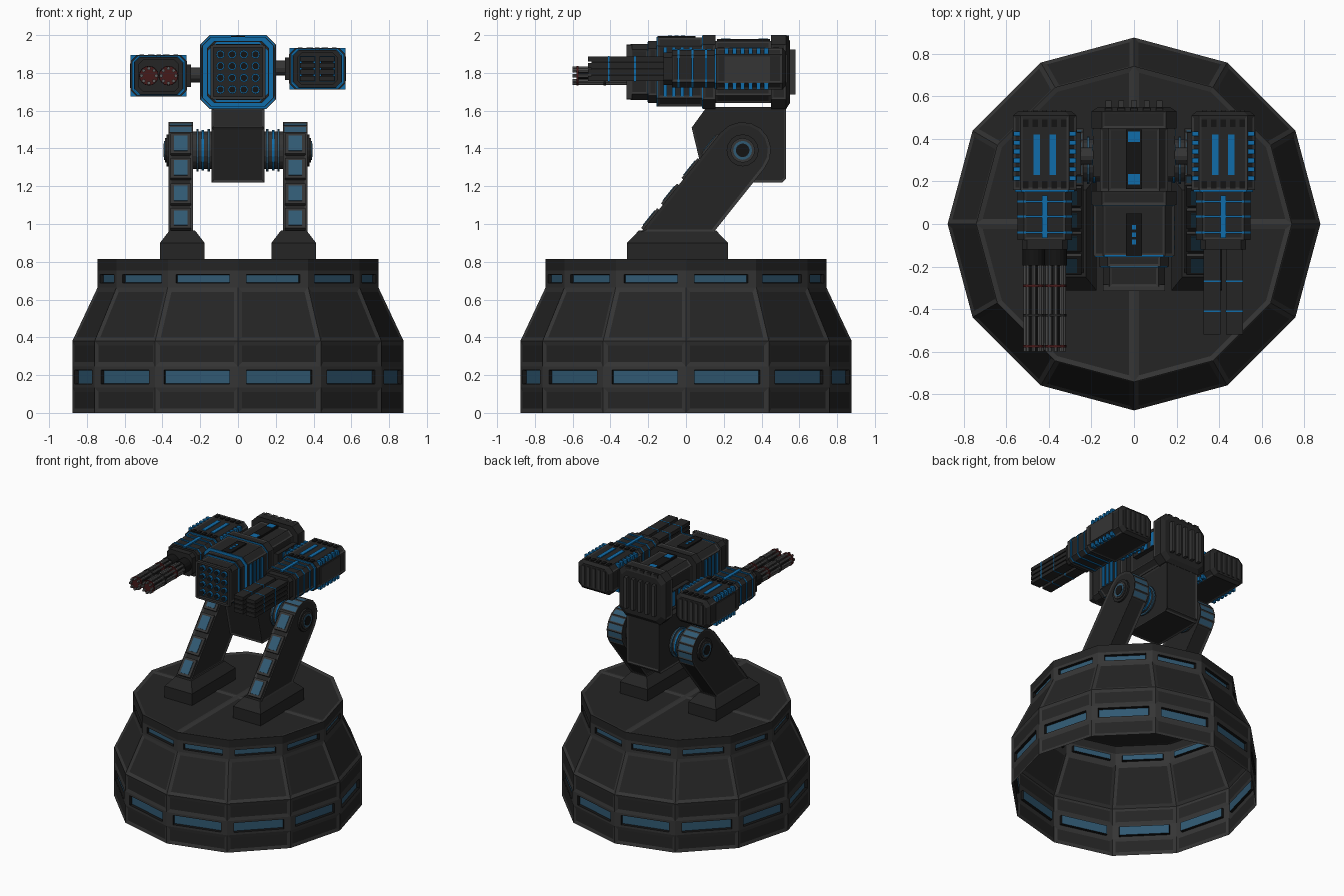
import bpy, bmesh, math
from mathutils import Matrix, Vector

if "Cube" in bpy.data.objects:
    bpy.data.objects.remove(bpy.data.objects["Cube"])


def mat(name, *rgb):
    m = bpy.data.materials.new(name)
    m.diffuse_color = (*rgb, 1)
    m.use_nodes = True
    m.node_tree.nodes["Principled BSDF"].inputs["Base Color"].default_value = m.diffuse_color
    return m


DARK = mat("dark_plate", .018, .018, .018)
RIB = mat("rib_grey", .035, .035, .035)
GLASS = mat("window_blue", .03, .10, .17)
BLUE = mat("bright_blue", .005, .15, .40)
STEEL = mat("steel", .11, .11, .11)
RED = mat("dark_red", .06, .01, .01)
BLACK = mat("black", .007, .007, .007)


def finish(name, bm, *mats):
    bmesh.ops.recalc_face_normals(bm, faces=bm.faces)
    me = bpy.data.meshes.new(name)
    bm.to_mesh(me)
    bm.free()
    for m in mats:
        me.materials.append(m)
    ob = bpy.data.objects.new(name, me)
    bpy.context.collection.objects.link(ob)
    return ob


def inset(bm, faces, t, d, inner=0, rim=1):
    """Sunken panel: the border takes the rim material, the middle the inner one."""
    r = bmesh.ops.inset_individual(bm, faces=faces, thickness=t, depth=d, use_even_offset=True)
    for f in r["faces"]:
        f.material_index = rim
    for f in faces:
        f.material_index = inner


def box(name, c, s, m, rx=0):
    bm = bmesh.new()
    bmesh.ops.create_cube(bm, size=1, matrix=Matrix.Translation(c) @ Matrix.Rotation(rx, 4, 'X')
                          @ Matrix.Diagonal((*s, 1)))
    return finish(name, bm, m)


def cyl(name, c, r, length, axis, m, n=16):
    rot = Matrix.Rotation(math.pi / 2, 4, 'Y' if axis == 'X' else 'X')
    bm = bmesh.new()
    bmesh.ops.create_cone(bm, cap_ends=True, segments=n, radius1=r, radius2=r, depth=length,
                          matrix=Matrix.Translation(c) @ rot)
    return finish(name, bm, m)


def loft(name, cx, cz, secs, *mats):
    """Octagonal sections (y, half width, half height, chamfer) joined along y."""
    bm, rings = bmesh.new(), []
    for y, w, h, k in secs:
        q = [(w, h - k), (w - k, h), (k - w, h), (-w, h - k),
             (-w, k - h), (k - w, -h), (w - k, -h), (w, k - h)]
        rings.append([bm.verts.new((cx + a, y, cz + b)) for a, b in q])
    for a, b in zip(rings, rings[1:]):
        for i in range(8):
            bm.faces.new((a[i], a[i - 1], b[i - 1], b[i]))
    bm.faces.new(rings[0])
    bm.faces.new(rings[-1][::-1])
    bmesh.ops.recalc_face_normals(bm, faces=bm.faces)
    if len(mats) > 1:
        big = [f for f in bm.faces if f.calc_area() > .012 and len(f.verts) == 4]
        inset(bm, big, .012, -.005)
    return finish(name, bm, *mats)


def prism(name, pts, x0, x1, t, arc=lambda c: False):
    """Side profile (y, z) extruded in x, with sunken side panels and blue arc strips."""
    bm = bmesh.new()
    a, b = ([bm.verts.new((x, y, z)) for y, z in pts] for x in (x0, x1))
    caps = [bm.faces.new(a), bm.faces.new(b[::-1])]
    rim = [bm.faces.new((a[i], a[i - 1], b[i - 1], b[i])) for i in range(len(a))]
    bmesh.ops.recalc_face_normals(bm, faces=bm.faces)
    strips = [f for f in rim if arc(f.calc_center_median())]
    inset(bm, caps + [f for f in rim if f not in strips], t, -.006)
    if strips:
        inset(bm, strips, .01, -.004, 2)
    return finish(name, bm, DARK, RIB, GLASS)


# Twelve-sided base shell, open underneath
bm = bmesh.new()
rings = [[bm.verts.new((r * math.cos(i * math.pi / 6), r * math.sin(i * math.pi / 6), z)) for i in range(12)]
         for r, z in ((.877, 0), (.877, .135), (.877, .245), (.877, .38), (.743, .665), (.743, .755), (.743, .815))]
bands = [[bm.faces.new((a[i - 1], a[i], b[i], b[i - 1])) for i in range(12)] for a, b in zip(rings, rings[1:])]
hub = bm.verts.new((0, 0, .815))
lid = [bm.faces.new([hub] + [rings[-1][(q + j) % 12] for j in range(4)]) for q in (0, 3, 6, 9)]
bm.normal_update()
inset(bm, bands[0] + bands[2] + bands[3] + lid, .024, -.006)
for band, t in ((bands[1], .018), (bands[4], .022)):
    inset(bm, band, t, 0)
    for f in band:
        c, e = f.calc_center_median(), Vector((0, 0, 1)).cross(f.normal).normalized()
        for v in f.verts:
            v.co -= e * (v.co - c).dot(e) * .14
    inset(bm, band, .003, -.02, 2, 3)
finish("base_shell", bm, DARK, RIB, GLASS, BLACK)

# Legs, feet and pivots
arc = [(.30 + .15 * math.cos(math.radians(a)), 1.39 + .15 * math.sin(math.radians(a)))
       for a in [141 - 22.5 * i for i in range(9)]]
for s in (-1, 1):
    x = s * .303
    prism("leg", [(-.24, .955)] + arc + [(.145, .955)], x - .066, x + .066, .016,
          lambda c: (c.yz - Vector((.30, 1.39))).length < .16)
    bm = bmesh.new()
    rings = [[bm.verts.new((s * .295 + a * w, -.045 + b * d, z)) for a, b in ((-1, -1), (1, -1), (1, 1), (-1, 1))]
             for w, d, z in ((.118, .267, .81), (.118, .267, .90), (.068, .205, .965))]
    for a, b in zip(rings, rings[1:]):
        for i in range(4):
            bm.faces.new((a[i - 1], a[i], b[i], b[i - 1]))
    bm.faces.new(rings[-1])
    bm.faces.new(rings[0])
    finish("foot", bm, DARK)
    tilt = math.atan2(.526, .425)
    for z in (1.025, 1.155, 1.29, 1.42):
        y = -.24 + (z - .96) * .425 / .526
        box("leg_plate", (x, y, z), (.11, .135, .02), RIB, tilt)
        box("leg_window", (x, y, z), (.07, .10, .028), GLASS, tilt)
    cyl("pivot_axle", (s * .19, .30, 1.39), .10, .12, 'X', RIB, 20)
    for k, r in ((.155, .112), (.187, .107), (.215, .112)):
        cyl("pivot_ring", (s * k, .30, 1.39), r, .012, 'X', BLUE if r < .11 else GLASS, 20)
    for k, r, m in ((.372, .085, DARK), (.380, .065, RIB), (.384, .05, GLASS), (.387, .036, BLACK)):
        cyl("pivot_cap", (s * k, .30, 1.39), r, .014, 'X', m, 16)

# Neck block
prism("neck", [(.03, 1.51), (.11, 1.62), (.53, 1.62), (.53, 1.24), (.51, 1.22), (.10, 1.22)], -.14, .14, .012)

# Central launcher
Z = 1.805
loft("launcher_body", 0, Z, [
    (-.295, .13, .13, .02), (-.295, .145, .148, .03), (-.20, .145, .148, .03), (-.20, .165, .165, .04),
    (-.15, .165, .165, .04), (-.15, .19, .183, .045), (.09, .19, .183, .045), (.09, .20, .196, .05),
    (.155, .20, .196, .05), (.155, .16, .165, .04), (.45, .16, .165, .04), (.45, .20, .196, .05),
    (.53, .20, .196, .05), (.55, .17, .165, .045)], DARK, RIB)
for y, w in ((-.205, .158), (-.155, .184), (.086, .193)):
    loft("launcher_blue_ring", 0, Z, [(y, w, w, .045), (y + .01, w, w, .045)], BLUE)
for sx in (-1, 1):
    box("muzzle_frame_side", (sx * .137, -.30, Z), (.016, .03, .28), RIB)
    box("muzzle_frame_bar", (0, -.30, Z + sx * .137), (.27, .03, .016), RIB)
    for y in (-.11, -.065, -.02, .025):
        box("launcher_side_strip", (sx * .188, y, Z), (.012, .02, .26), BLUE)
for i in range(4):
    for j in range(4):
        c = (-.093 + .062 * i, Z - .093 + .062 * j)
        cyl("rocket_tube", (c[0], -.30, c[1]), .023, .02, 'Y', BLUE, 12)
        cyl("rocket_bore", (c[0], -.302, c[1]), .017, .022, 'Y', BLACK, 12)
box("top_hatch", (0, -.05, Z + .183), (.075, .20, .012), BLACK)
for y in (-.085, -.05, -.015):
    box("hatch_light", (0, y, Z + .188), (.018, .022, .008), BLUE)
box("top_spine", (0, .305, Z + .165), (.075, .28, .02), BLACK)
for y in (.21, .41):
    box("spine_light", (0, y, Z + .172), (.055, .05, .012), BLUE)
for i in range(5):
    x = -.12 + .06 * i
    box("rear_rib", (x, .562, Z), (.026, .036, .24), RIB)
    box("rear_top_tooth", (x, .53, Z + .18), (.035, .03, .024), DARK)

# Side gun pods
for s, cz in ((-1, 1.785), (1, 1.822)):
    cx = s * .42
    loft("gun_pod", cx, cz, [
        (.53, .125, .09, .03), (.51, .15, .111, .035), (.16, .15, .111, .035), (.16, .128, .10, .03),
        (-.075, .128, .10, .03), (-.075, .108, .085, .025), (-.12, .108, .085, .025)], DARK, RIB)
    for y, w, h in ((.15, .14, .106), (.10, .131, .103), (.03, .131, .103), (-.045, .131, .103)):
        loft("pod_blue_ring", cx, cz, [(y, w, h, .03), (y + .01, w, h, .03)], BLUE)
    for d in (-.038, .038):
        box("pod_top_strip", (cx + d, .325, cz + .108), (.03, .19, .008), BLUE)
    box("pod_mid_strip", (cx, .035, cz + .10), (.024, .20, .01), BLUE)
    for sx in (-1, 1):
        box("pod_side_panel", (cx + sx * .147, .325, cz), (.008, .24, .13), RIB)
        for sz in (-1, 1):
            for i in range(6):
                box("pod_edge_light", (cx + sx * .131, .215 + .042 * i, cz + sz * .092), (.034, .022, .034), BLUE)
    for i in range(5):
        d = -.09 + .045 * i
        box("pod_rear_slat", (cx + d, .527, cz), (.02, .02, .15), RIB)
        for y in (.185, .475):
            box("pod_top_tooth", (cx + d, y, cz + .108), (.025, .035, .01), BLACK)
    # Arm joining the pod to the launcher
    cyl("pod_arm", (s * .22, .32, cz + .004), .04, .13, 'X', RIB, 12)
    box("pod_arm_flange", (s * .175, .34, cz), (.035, .24, .12), DARK)
    for y in (.29, .36, .43):
        box("pod_arm_light", (s * .19, y, cz), (.012, .03, .11), BLUE)
    box("pod_arm_collar", (s * .262, .33, cz), (.025, .20, .12), DARK)

    for d in (-.052, .052):
        bx = cx + d
        if s > 0:
            # Twin rail cannon
            box("cannon_core", (bx, -.30, cz), (.066, .40, .125), BLACK)
            for k in range(4):
                box("cannon_rail", (bx, -.31, cz - .0525 + .035 * k), (.08, .42, .027), DARK)
            for y in (-.27, -.41):
                box("cannon_band", (bx, y, cz), (.083, .008, .135), BLUE)
        else:
            # Rotary barrel cluster
            cyl("rotary_hub", (bx, -.15, cz), .052, .09, 'Y', BLACK, 16)
            cyl("rotary_core", (bx, -.37, cz), .018, .40, 'Y', DARK, 8)
            for k in range(8):
                a = k * math.pi / 4
                cyl("rotary_barrel", (bx + .039 * math.cos(a), -.39, cz + .039 * math.sin(a)), .0095, .42, 'Y', STEEL, 8)
            for y, m in ((-.29, RED), (-.43, DARK), (-.575, RED)):
                cyl("rotary_clamp", (bx, y, cz), .051, .012, 'Y', m, 16)
